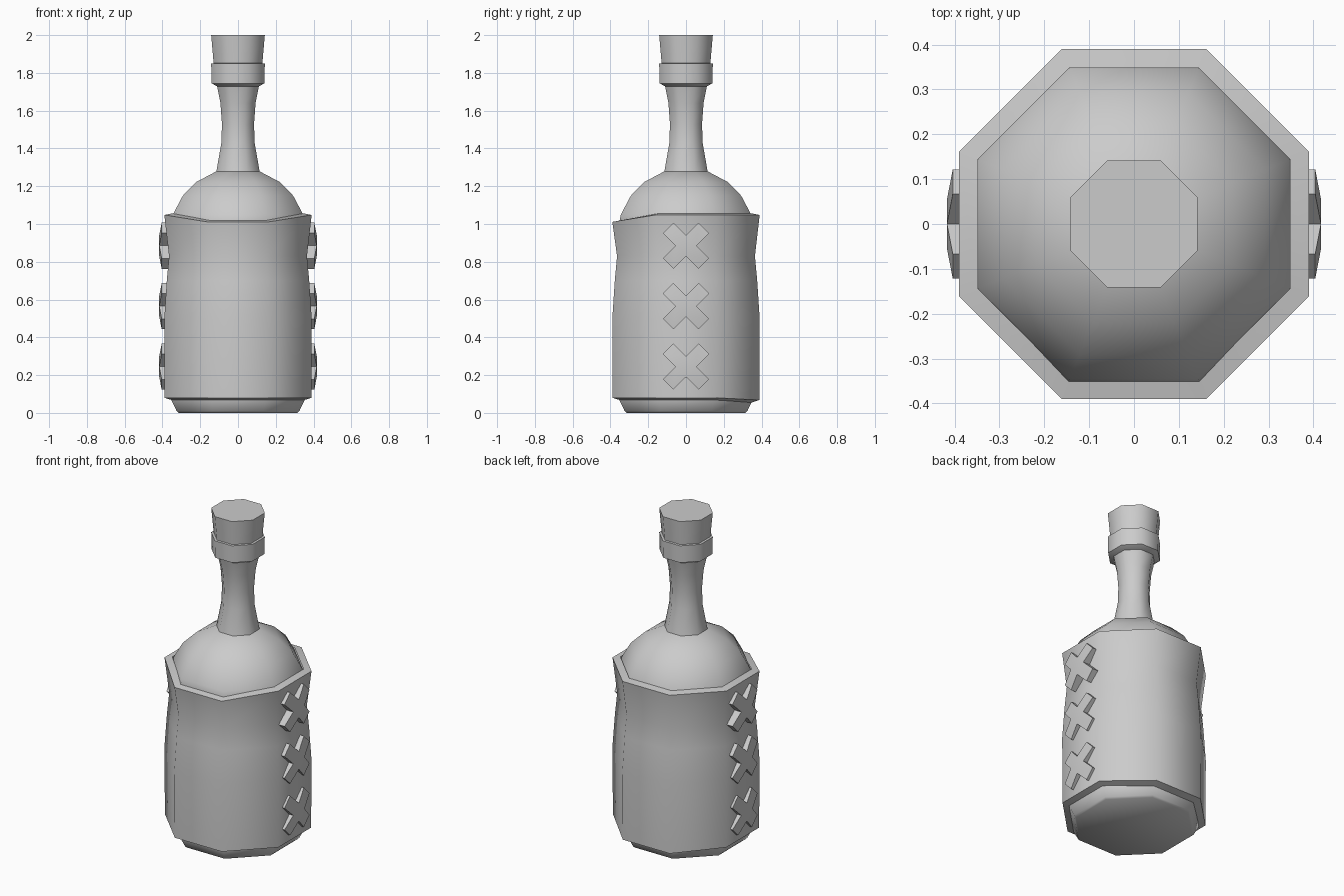
import bpy, bmesh, math

if "Cube" in bpy.data.objects:
    bpy.data.objects.remove(bpy.data.objects["Cube"])

SIDES = 8


def finish(bm, name, angle=46):
    bmesh.ops.recalc_face_normals(bm, faces=bm.faces)
    mesh = bpy.data.meshes.new(name)
    bm.to_mesh(mesh)
    bm.free()
    obj = bpy.data.objects.new(name, mesh)
    bpy.context.collection.objects.link(obj)
    bpy.ops.object.select_all(action='DESELECT')
    obj.select_set(True)
    bpy.context.view_layer.objects.active = obj
    bpy.ops.object.shade_smooth_by_angle(angle=math.radians(angle))
    return obj


def octagon_lathe(name, profile, capped=True, adjust=None):
    """Profile points are (half width across flats, height)."""
    bm = bmesh.new()
    rings = []
    for a, z in profile:
        r = a / math.cos(math.pi / SIDES)
        ring = []
        for i in range(SIDES):
            t = (i + 0.5) * math.tau / SIDES
            x, y = r * math.cos(t), r * math.sin(t)
            ring.append(bm.verts.new((x, y, z + (adjust(y, z) if adjust else 0))))
        rings.append(ring)
    for low, high in zip(rings, rings[1:]):
        for i in range(SIDES):
            j = (i + 1) % SIDES
            bm.faces.new((low[i], low[j], high[j], high[i]))
    if capped:
        bm.faces.new(rings[0][::-1])
        bm.faces.new(rings[-1])
    return finish(bm, name)


# Bottle body with rounded shoulder
octagon_lathe("bottle_body", [(0.315, 0), (0.325, 0.01), (0.352, 0.065), (0.352, 1.015),
                              (0.345, 1.05), (0.292, 1.15), (0.22, 1.223), (0.112, 1.28)])

# Flared neck
octagon_lathe("bottle_neck", [(0.115, 1.275), (0.088, 1.43), (0.085, 1.53),
                              (0.093, 1.64), (0.112, 1.735)])

# Lip ring and stopper
octagon_lathe("lip_ring", [(0.105, 1.725), (0.14, 1.745), (0.142, 1.85), (0.12, 1.852)])
octagon_lathe("stopper", [(0.128, 1.84), (0.142, 2.0)])


# Leather sleeve: dips at the front of the top rim
def sleeve_adjust(y, z):
    if z > 1 and y < -0.3:
        return -0.037
    return -0.012 if z < 0.1 and y > 0.3 else 0


octagon_lathe("sleeve", [(0.345, 0.066), (0.388, 0.08), (0.39, 0.5), (0.377, 0.7),
                         (0.365, 0.83), (0.39, 1.048), (0.348, 1.056)],
              capped=False, adjust=sleeve_adjust)


# Cross stitches on both sides, slightly raised in the middle
def cross_stitch(name, side, z):
    w, e = 0.055, 0.122
    bm = bmesh.new()

    def vert(a, b, x):
        return bm.verts.new((side * x, a, z + b))

    outlines = []
    for mid, tip in ((0.417, 0.404), (0.35, 0.35)):
        outline = []
        for k in range(4):
            c, s = round(math.cos(k * math.pi / 2)), round(math.sin(k * math.pi / 2))
            for a, b, x in ((w, 0, mid), (e, e - w, tip), (e - w, e, tip)):
                outline.append(vert(a * c - b * s, a * s + b * c, x))
        outlines.append(outline)
    for o in outlines:
        bm.faces.new(o[::3])
        for k in range(4):
            bm.faces.new((o[3 * k], o[3 * k + 1], o[3 * k + 2], o[(3 * k + 3) % 12]))
    top, base = outlines
    for i in range(12):
        j = (i + 1) % 12
        bm.faces.new((top[i], top[j], base[j], base[i]))
    finish(bm, name, 20)


for side, label in ((-1, "left"), (1, "right")):
    for n, z in enumerate((0.245, 0.565, 0.885)):
        cross_stitch(f"cross_stitch_{label}_{n + 1}", side, z)
